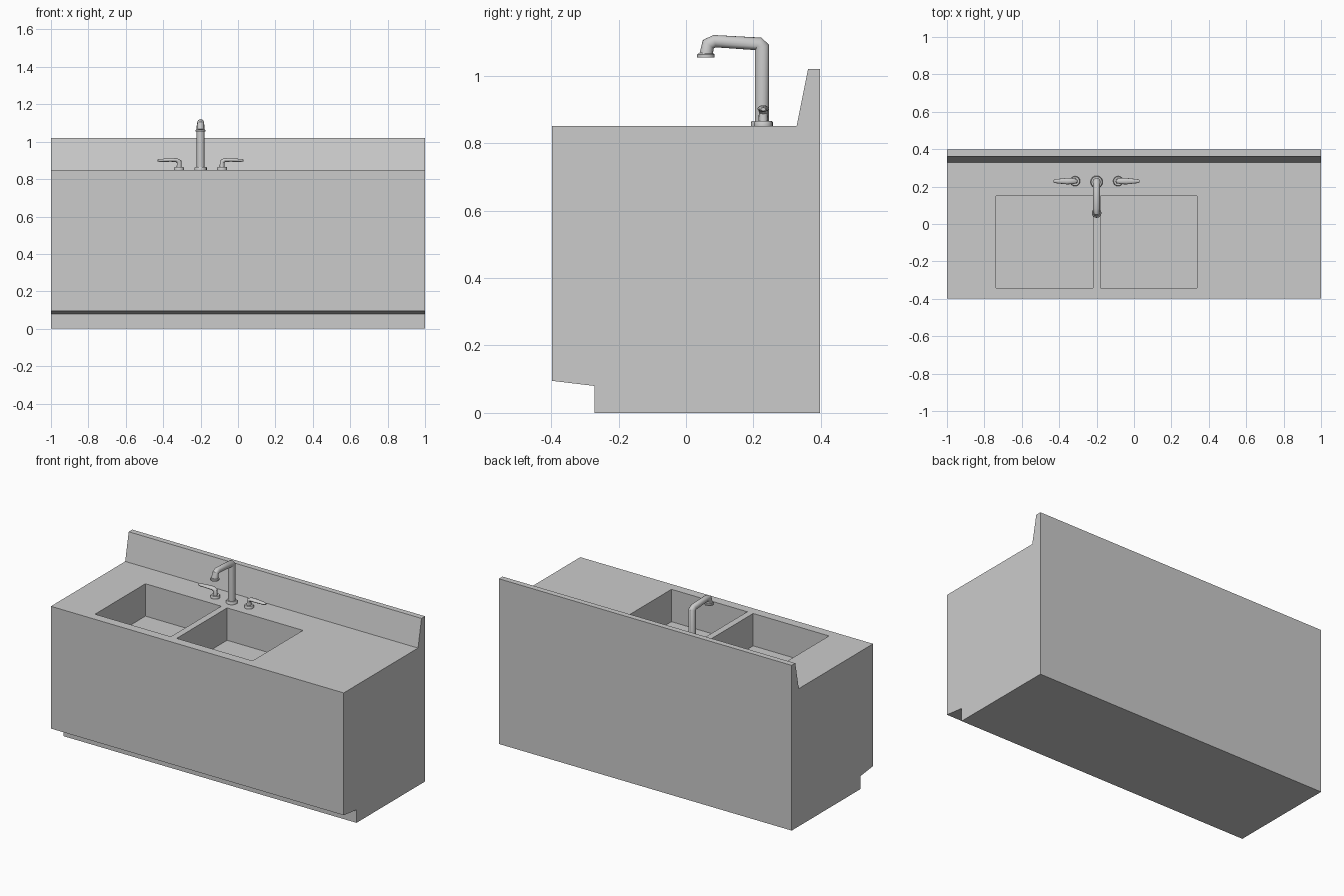
import bpy, bmesh
from math import cos, sin, pi, radians
from mathutils import Vector

if "Cube" in bpy.data.objects:
    bpy.data.objects.remove(bpy.data.objects["Cube"])

FX, FY, TOP = -0.2, 0.225, 0.85   # faucet centre and counter height


def make(name, bm):
    bmesh.ops.recalc_face_normals(bm, faces=bm.faces)
    me = bpy.data.meshes.new(name)
    bm.to_mesh(me)
    bm.free()
    ob = bpy.data.objects.new(name, me)
    bpy.context.collection.objects.link(ob)
    return ob


def smooth(ob, angle=40):
    bpy.ops.object.select_all(action='DESELECT')
    ob.select_set(True)
    bpy.context.view_layer.objects.active = ob
    bpy.ops.object.shade_smooth_by_angle(angle=radians(angle))


def tube(name, path, side, radii, n=16):
    """Loft mitred elliptical rings along a planar path; radii = (sideways, in-plane)."""
    pts, side = [Vector(p) for p in path], Vector(side)
    bm, rings = bmesh.new(), []
    for i, p in enumerate(pts):
        a = (p - pts[i - 1]).normalized() if i else None
        b = (pts[i + 1] - p).normalized() if i < len(pts) - 1 else None
        a, b = a or b, b or a
        t = (a + b).normalized()
        up = side.cross(t) / max(t.dot(a), 0.5)
        rs, ru = radii[i]
        rings.append([bm.verts.new(p + side * rs * cos(2 * pi * k / n) + up * ru * sin(2 * pi * k / n))
                      for k in range(n)])
    for r, s in zip(rings, rings[1:]):
        for k in range(n):
            bm.faces.new((r[k], r[(k + 1) % n], s[(k + 1) % n], s[k]))
    bm.faces.new(rings[0])
    bm.faces.new(rings[-1])
    ob = make(name, bm)
    smooth(ob)
    return ob


def collar(name, x, y, z0, z1, r):
    h = z1 - z0
    return tube(name, [(x, y, z0), (x, y, z0 + h * 0.7), (x, y, z1)], (1, 0, 0),
                [(r, r), (r, r), (r * 0.88, r * 0.88)])


# Cabinet with toe kick, counter and sloped backsplash: one side profile, extruded
profile = [(-0.397, 0.095), (-0.397, TOP), (0.328, TOP), (0.362, 1.02),
           (0.397, 1.02), (0.397, 0), (-0.272, 0), (-0.272, 0.08)]
bm = bmesh.new()
face = bm.faces.new([bm.verts.new((-1, y, z)) for y, z in profile])
ext = bmesh.ops.extrude_face_region(bm, geom=[face])
bmesh.ops.translate(bm, vec=(2, 0, 0), verts=[v for v in ext['geom'] if isinstance(v, bmesh.types.BMVert)])
cabinet = make("sink_cabinet", bm)

# Two basins cut into the counter
bm = bmesh.new()
for cx in (-0.479, 0.079):
    box = bmesh.ops.create_cube(bm, size=1)['verts']
    bmesh.ops.scale(bm, vec=(0.518, 0.492, 0.4), verts=box)
    bmesh.ops.translate(bm, vec=(cx, -0.095, TOP), verts=box)
cutter = make("basin_cutter", bm)
cutter.hide_render = True
mod = cabinet.modifiers.new("basins", 'BOOLEAN')
mod.operation, mod.object, mod.solver = 'DIFFERENCE', cutter, 'EXACT'
bpy.context.view_layer.objects.active = cabinet
bpy.ops.object.modifier_apply(modifier=mod.name)
bpy.data.objects.remove(cutter)

# Faucet: base, bent spout and nozzle ring
collar("faucet_base", FX, FY, TOP, 0.866, 0.033)
spout = [(FY, 0.86), (FY, 1.083), (0.215, 1.094), (0.085, 1.102), (0.066, 1.093), (0.06, 1.064)]
tube("faucet_spout", [(FX, y, z) for y, z in spout], (1, 0, 0),
     [(0.021, 0.021)] * 2 + [(0.019, 0.019)] + [(0.018, 0.018)] * 2 + [(0.02, 0.02)])
collar("faucet_nozzle", FX, 0.059, 1.054, 1.066, 0.026)

# Handles: mirrored pair, each a base disc and a bent lever
for name, s in (("left", -1), ("right", 1)):
    hx = FX + s * 0.115
    collar(name + "_handle_base", hx, FY + 0.004, TOP, 0.865, 0.027)
    lever = [(0, 0.86), (0, 0.893), (0.014, 0.902), (0.045, 0.902), (0.1, 0.900), (0.115, 0.900)]
    tube(name + "_handle_lever", [(hx + s * d, FY + 0.004, z) for d, z in lever], (0, 1, 0),
         [(0.014, 0.013), (0.013, 0.012), (0.016, 0.01), (0.017, 0.009), (0.011, 0.008), (0.007, 0.005)])
